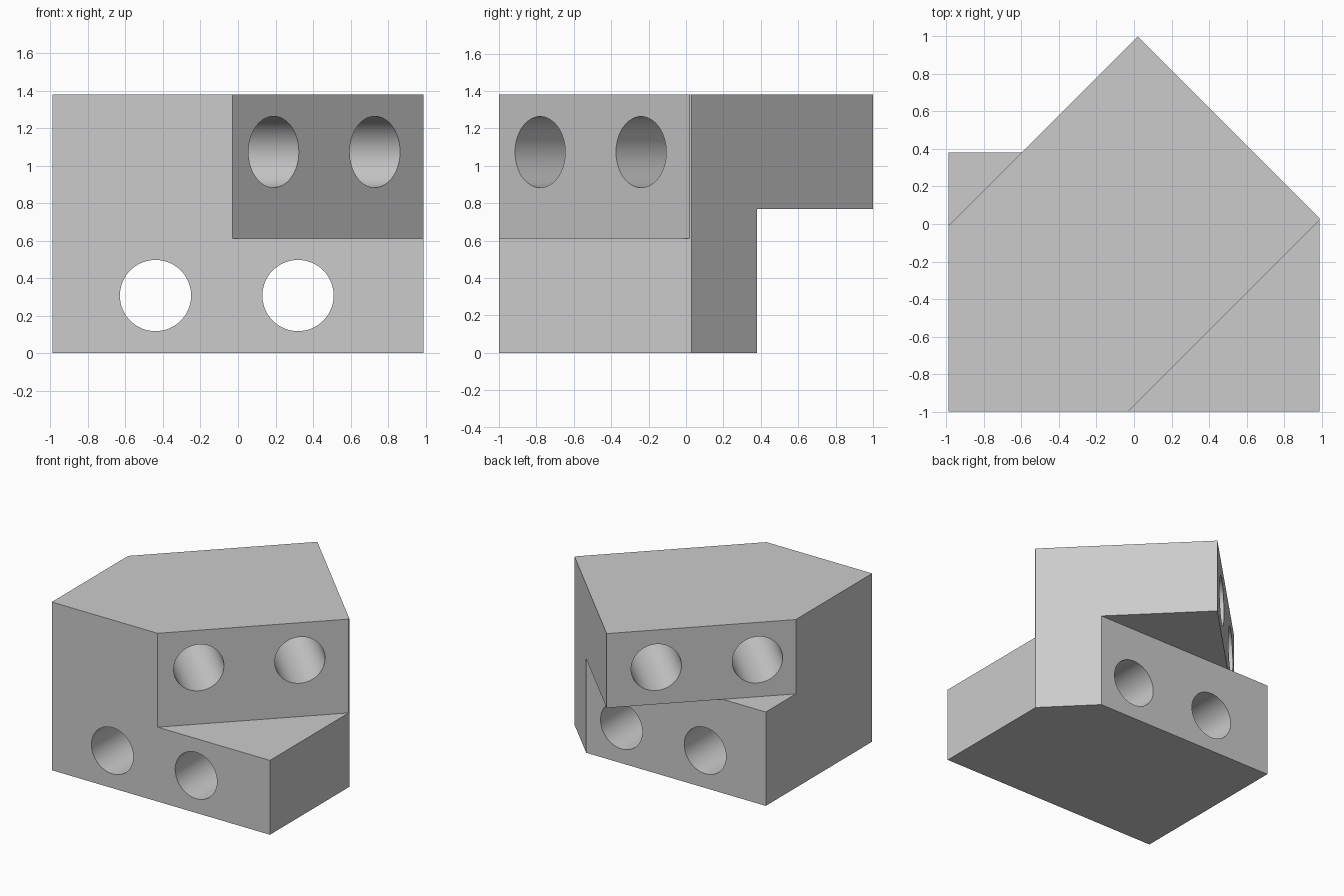
import bpy
import bmesh
import math
from mathutils import Matrix, Vector

cube = bpy.data.objects.get("Cube")
if cube:
    bpy.data.objects.remove(cube, do_unlink=True)

# Single flat grey
grey = bpy.data.materials.new("light_grey")
grey.use_nodes = True
colour = (0.6, 0.6, 0.6, 1.0)
grey.diffuse_color = colour
grey.node_tree.nodes["Principled BSDF"].inputs["Base Color"].default_value = colour

HEIGHT, STEP, LEDGE = 1.38, 0.61, 0.77
HOLE_RADIUS, HOLE_Z = 0.19, 0.307


def finish(name, bm):
    bmesh.ops.recalc_face_normals(bm, faces=bm.faces)
    mesh = bpy.data.meshes.new(name)
    bm.to_mesh(mesh)
    bm.free()
    mesh.materials.append(grey)
    obj = bpy.data.objects.new(name, mesh)
    bpy.context.collection.objects.link(obj)
    return obj


def prism(name, outline, z0, z1):
    """Extrude a plan outline between two heights."""
    bm = bmesh.new()
    low = [bm.verts.new((x, y, z0)) for x, y in outline]
    high = [bm.verts.new((x, y, z1)) for x, y in outline]
    bm.faces.new(low)
    bm.faces.new(high)
    for i in range(len(low)):
        j = (i + 1) % len(low)
        bm.faces.new((low[i], low[j], high[j], high[i]))
    return finish(name, bm)


def bore(name, centre, direction):
    """Long horizontal cylinder through a point."""
    bm = bmesh.new()
    turn = Vector((0, 0, 1)).rotation_difference(Vector(direction)).to_matrix().to_4x4()
    bmesh.ops.create_cone(bm, cap_ends=True, segments=64, radius1=HOLE_RADIUS,
                          radius2=HOLE_RADIUS, depth=5,
                          matrix=Matrix.Translation(centre) @ turn)
    return finish(name, bm)


# Block that both stacked slabs are carved from
block = prism("interlocked_block", [(-0.99, -1), (0.99, -1), (0.99, 1.1), (-0.99, 1.1)], 0, HEIGHT)

cutters = [
    # Vertical corner shared by both slabs
    prism("back_right_corner", [(-0.48, 1.5), (1.5, -0.48), (1.5, 1.5)], -1, 2),
    # Overhang under the turned upper slab
    prism("back_overhang", [(-2, 0.38), (2, 0.38), (2, 2), (-2, 2)], -1, LEDGE),
    # Triangular ledges left on the lower slab
    prism("back_left_ledge", [(-2, -1.02), (1, 1.98), (-2, 1.98)], LEDGE, 2),
    prism("front_right_ledge", [(-1, -1.97), (2, 1.03), (2, -1.97)], STEP, 2),
]
# Two through holes in each slab
for x in (-0.44, 0.32):
    cutters.append(bore("lower_hole", (x, 0, HOLE_Z), (0, 1, 0)))
for x in (0.19, 0.73):
    cutters.append(bore("upper_hole", (x, x - 0.97, HEIGHT - HOLE_Z), (-1, 1, 0)))

bpy.ops.object.select_all(action="DESELECT")
block.select_set(True)
bpy.context.view_layer.objects.active = block
for cutter in cutters:
    cutter.hide_render = True
    mod = block.modifiers.new("cut", "BOOLEAN")
    mod.operation = "DIFFERENCE"
    mod.solver = "EXACT"
    mod.object = cutter
    bpy.ops.object.modifier_apply(modifier=mod.name)
    bpy.data.objects.remove(cutter, do_unlink=True)

bpy.ops.object.shade_smooth_by_angle(angle=math.radians(30))
